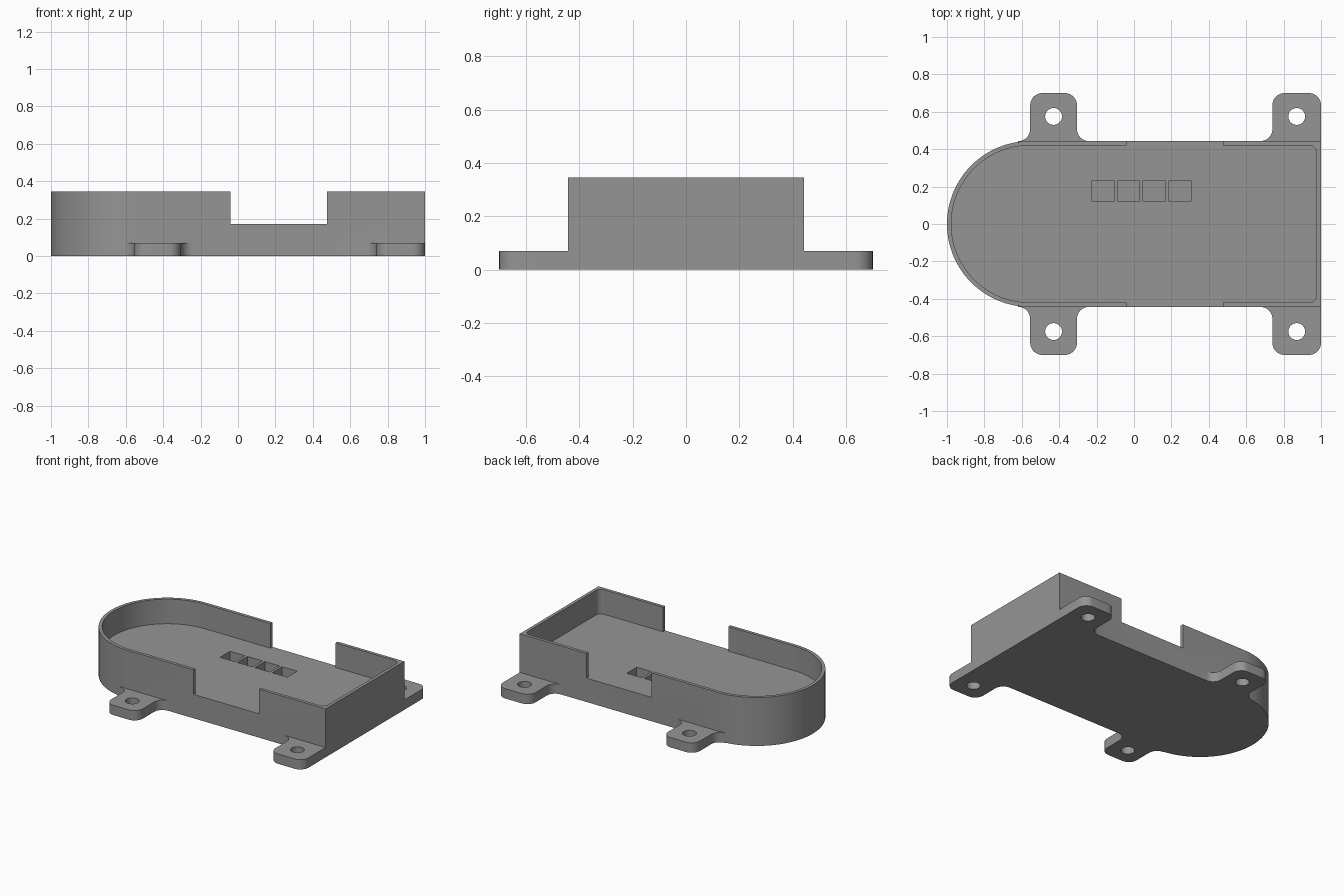
import bpy
import bmesh
import math

if "Cube" in bpy.data.objects:
    bpy.data.objects.remove(bpy.data.objects["Cube"])

grey = bpy.data.materials.new("grey plastic")
grey.diffuse_color = (0.3, 0.3, 0.3, 1)
grey.use_nodes = True
grey.node_tree.nodes["Principled BSDF"].inputs["Base Color"].default_value = grey.diffuse_color

HALF_W, HEIGHT, FLOOR, TAB_H, WALL = 0.443, 0.345, 0.17, 0.07, 0.023


def arc(cx, cy, r, a0, a1, n=10):
    """Points along an arc, angles in degrees."""
    return [(cx + r * math.cos(math.radians(a0 + (a1 - a0) * i / n)),
             cy + r * math.sin(math.radians(a0 + (a1 - a0) * i / n)))
            for i in range(n + 1)]


def prism(name, outline, z0, z1):
    """Extrude a flat outline between two heights."""
    bm = bmesh.new()
    face = bm.faces.new([bm.verts.new((x, y, z0)) for x, y in outline])
    top = bmesh.ops.extrude_face_region(bm, geom=[face])["geom"]
    bmesh.ops.translate(bm, vec=(0, 0, z1 - z0),
                        verts=[g for g in top if isinstance(g, bmesh.types.BMVert)])
    bmesh.ops.recalc_face_normals(bm, faces=bm.faces)
    mesh = bpy.data.meshes.new(name)
    bm.to_mesh(mesh)
    bm.free()
    mesh.materials.append(grey)
    obj = bpy.data.objects.new(name, mesh)
    bpy.context.collection.objects.link(obj)
    return obj


def box(name, x0, x1, y0, y1, z0, z1):
    return prism(name, [(x0, y0), (x1, y0), (x1, y1), (x0, y1)], z0, z1)


def combine(target, tool, operation):
    """Apply a boolean and remove the tool object."""
    mod = target.modifiers.new("bool", "BOOLEAN")
    mod.operation, mod.solver, mod.object = operation, "EXACT", tool
    bpy.context.view_layer.objects.active = target
    bpy.ops.object.modifier_apply(modifier=mod.name)
    bpy.data.objects.remove(tool, do_unlink=True)


def tab_outline(x0, x1, left_fillet, right_fillet, s):
    """Mounting tab with rounded tip and flared root; s is the side in y."""
    r, tip, f = 0.065, 0.7, 0.065
    pts = [(x0 - left_fillet, 0.38)]
    if left_fillet:
        pts += arc(x0 - f, HALF_W + f, f, 270, 360)
    pts += arc(x0 + r, tip - r, r, 180, 90) + arc(x1 - r, tip - r, r, 90, 0)
    if right_fillet:
        pts += arc(x1 + f, HALF_W + f, f, 180, 270)
    pts.append((x1 + right_fillet, 0.38))
    return [(x, s * y) for x, y in pts]


# Main body: square right end, half-round left end
cx = -1 + HALF_W
body = prism("enclosure_body",
             [(1, -HALF_W), (1, HALF_W)] + arc(cx, 0, HALF_W, 90, 270, 56), 0, HEIGHT)

# Hollow upper tray with small rounded inner corners
iw, ix, ir = HALF_W - WALL, 1 - WALL, 0.04
cavity = prism("cavity_cutter",
               arc(ix - ir, -iw + ir, ir, -90, 0) + arc(ix - ir, iw - ir, ir, 0, 90)
               + arc(cx, 0, iw, 90, 270, 56), FLOOR, 0.6)
combine(body, cavity, "DIFFERENCE")

# Openings in both long walls
combine(body, box("notch_cutter", -0.04, 0.475, -1, 1, FLOOR, 0.6), "DIFFERENCE")

# Row of four pockets in the floor
for i in range(4):
    x = -0.225 + 0.137 * i
    combine(body, box("pocket_cutter", x, x + 0.118, 0.12, 0.232, TAB_H, 0.4), "DIFFERENCE")

# Four mounting tabs with screw holes
for s in (-1, 1):
    for x0, x1, lf, rf, hx in ((-0.555, -0.305, 0.065, 0.065, -0.43),
                               (0.74, 1.0, 0.065, 0, 0.87)):
        tab = prism("mounting_tab", tab_outline(x0, x1, lf, rf, s), 0, TAB_H)
        hole = prism("hole_cutter", arc(hx, s * 0.575, 0.045, 0, 348.75, 31), -0.1, 0.2)
        combine(tab, hole, "DIFFERENCE")
        combine(body, tab, "UNION")

# Smooth the curved walls, keep the edges sharp
bpy.ops.object.select_all(action="DESELECT")
body.select_set(True)
bpy.context.view_layer.objects.active = body
bpy.ops.object.shade_smooth_by_angle(angle=math.radians(30))
